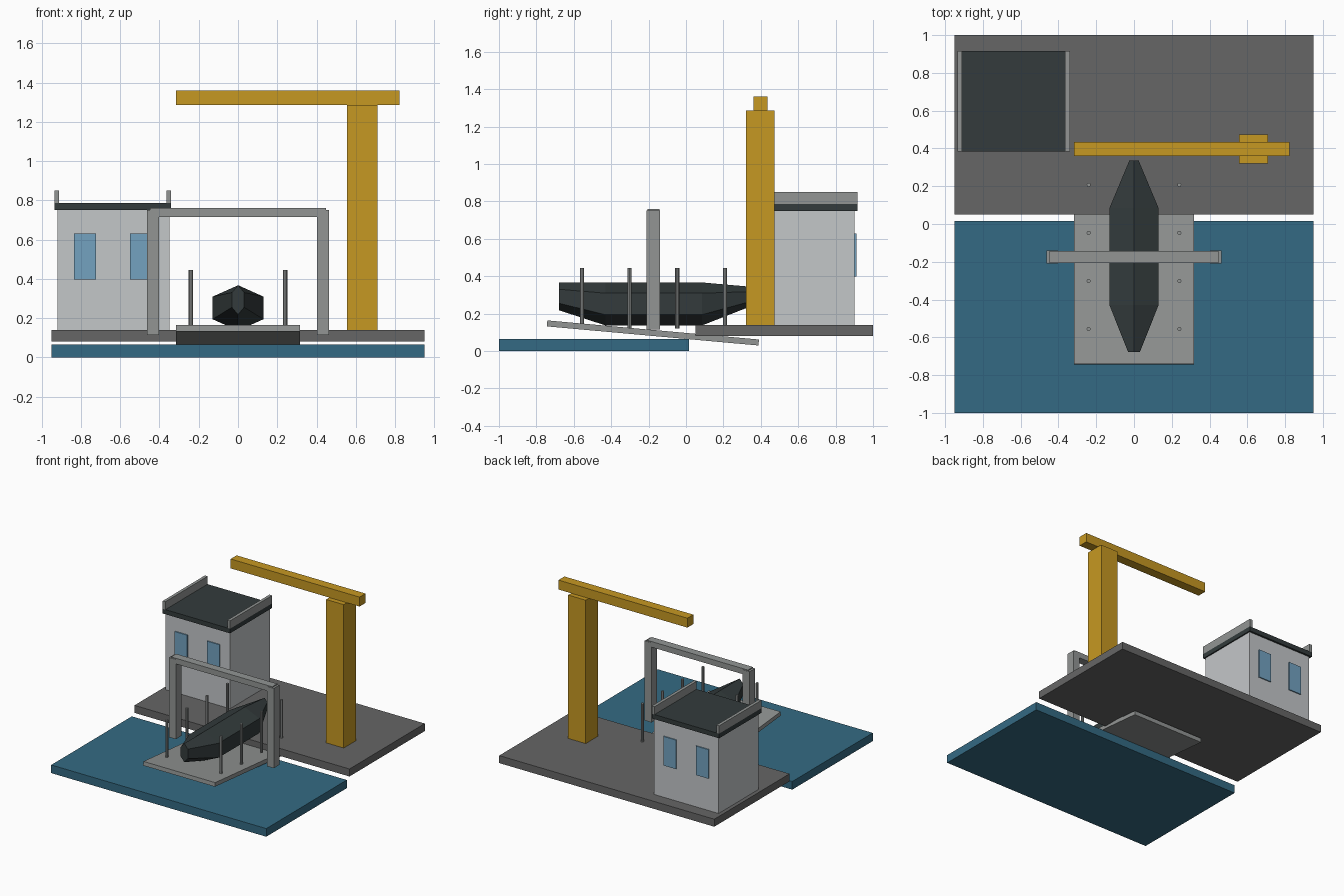
import bpy
import bmesh
import math

cube = bpy.data.objects.get("Cube")
if cube:
    bpy.data.objects.remove(cube, do_unlink=True)


def material(name, rgb):
    """Flat colour given as 8-bit sRGB."""
    col = tuple(((c / 255 + 0.055) / 1.055) ** 2.4 for c in rgb) + (1,)
    m = bpy.data.materials.new(name)
    m.use_nodes = True
    m.diffuse_color = col
    m.node_tree.nodes["Principled BSDF"].inputs["Base Color"].default_value = col
    return m


WATER = material("water_blue", (52, 106, 131))
CONCRETE = material("quay_grey", (102, 102, 102))
STEEL = material("steel_grey", (146, 149, 148))
WALL = material("wall_light_grey", (196, 199, 201))
DARK = material("dark_slate", (51, 59, 60))
GLASS = material("window_blue", (115, 162, 192))
YELLOW = material("crane_yellow", (198, 152, 34))


def finish(name, bm, mat):
    bmesh.ops.recalc_face_normals(bm, faces=bm.faces)
    me = bpy.data.meshes.new(name)
    bm.to_mesh(me)
    bm.free()
    me.materials.append(mat)
    ob = bpy.data.objects.new(name, me)
    bpy.context.collection.objects.link(ob)
    return ob


def box(name, mat, x, y, z):
    """Box spanning the (low, high) range on each axis."""
    bm = bmesh.new()
    bmesh.ops.create_cube(bm, size=1)
    for v in bm.verts:
        v.co = [sum(r) / 2 + c * (r[1] - r[0]) for c, r in zip(v.co, (x, y, z))]
    return finish(name, bm, mat)


# Ground: water basin and quay
box("water", WATER, (-0.95, 0.95), (-1, 0.016), (0, 0.065))
box("quay", CONCRETE, (-0.95, 0.95), (0.05, 1), (0.08, 0.14))

# Slipway ramp sloping down under the quay
ramp = box("slipway_ramp", STEEL, (-0.317, 0.317), (-0.568, 0.568), (-0.016, 0.016))
ramp.location = (0, -0.177, 0.097)
ramp.rotation_euler.x = -0.09

# Support posts along both sides of the slipway
for side, sx in (("left", 1), ("right", -1)):
    for i in range(4):
        bm = bmesh.new()
        bmesh.ops.create_cone(bm, cap_ends=True, segments=8, radius1=0.011,
                              radius2=0.011, depth=0.325)
        post = finish(f"{side}_post_{i + 1}", bm, STEEL)
        post.location = (0.24 * sx, -0.556 + 0.2545 * i, 0.283)

# Hull: hexagonal sections lofted along y (y, half width radius, height radius, centre z)
stations = [(-0.678, 0.036, 0.075, 0.293), (-0.43, 0.15, 0.115, 0.252),
            (0.085, 0.15, 0.115, 0.252), (0.335, 0.029, 0.055, 0.29)]
bm = bmesh.new()
rings = []
for y, rx, rz, cz in stations:
    angles = [math.radians(60 * k) for k in range(6)]
    rings.append([bm.verts.new((rx * math.sin(a), y, cz + rz * math.cos(a))) for a in angles])
for a, b in zip(rings, rings[1:]):
    for k in range(6):
        n = (k + 1) % 6
        bm.faces.new((a[k], a[n], b[n], b[k]))
bm.faces.new(rings[0])
bm.faces.new(rings[-1])
finish("boat_hull", bm, DARK)

# Gantry frame over the slipway
for side, sx in (("left", 1), ("right", -1)):
    box(f"gantry_{side}_leg", STEEL, (0.433 * sx - 0.03, 0.433 * sx + 0.03),
        (-0.21, -0.14), (0.115, 0.752))
box("gantry_beam", STEEL, (-0.447, 0.447), (-0.207, -0.143), (0.715, 0.76))

# Crane
box("crane_column", YELLOW, (0.555, 0.71), (0.32, 0.473), (0.14, 1.285))
box("crane_jib", YELLOW, (-0.317, 0.822), (0.36, 0.435), (1.285, 1.36))

# Workshop building with roof, parapets and windows
box("building", WALL, (-0.92, -0.35), (0.4, 0.902), (0.14, 0.75))
box("building_roof", DARK, (-0.935, -0.34), (0.385, 0.917), (0.75, 0.787))
for name, x in (("right", -0.923), ("left", -0.352)):
    box(f"{name}_parapet", STEEL, (x - 0.012, x + 0.012), (0.385, 0.917), (0.787, 0.85))
for face, y in (("front", 0.396), ("back", 0.906)):
    for name, x in (("right", -0.78), ("left", -0.493)):
        box(f"{face}_{name}_window", GLASS, (x - 0.056, x + 0.056),
            (y - 0.0045, y + 0.0045), (0.398, 0.63))
